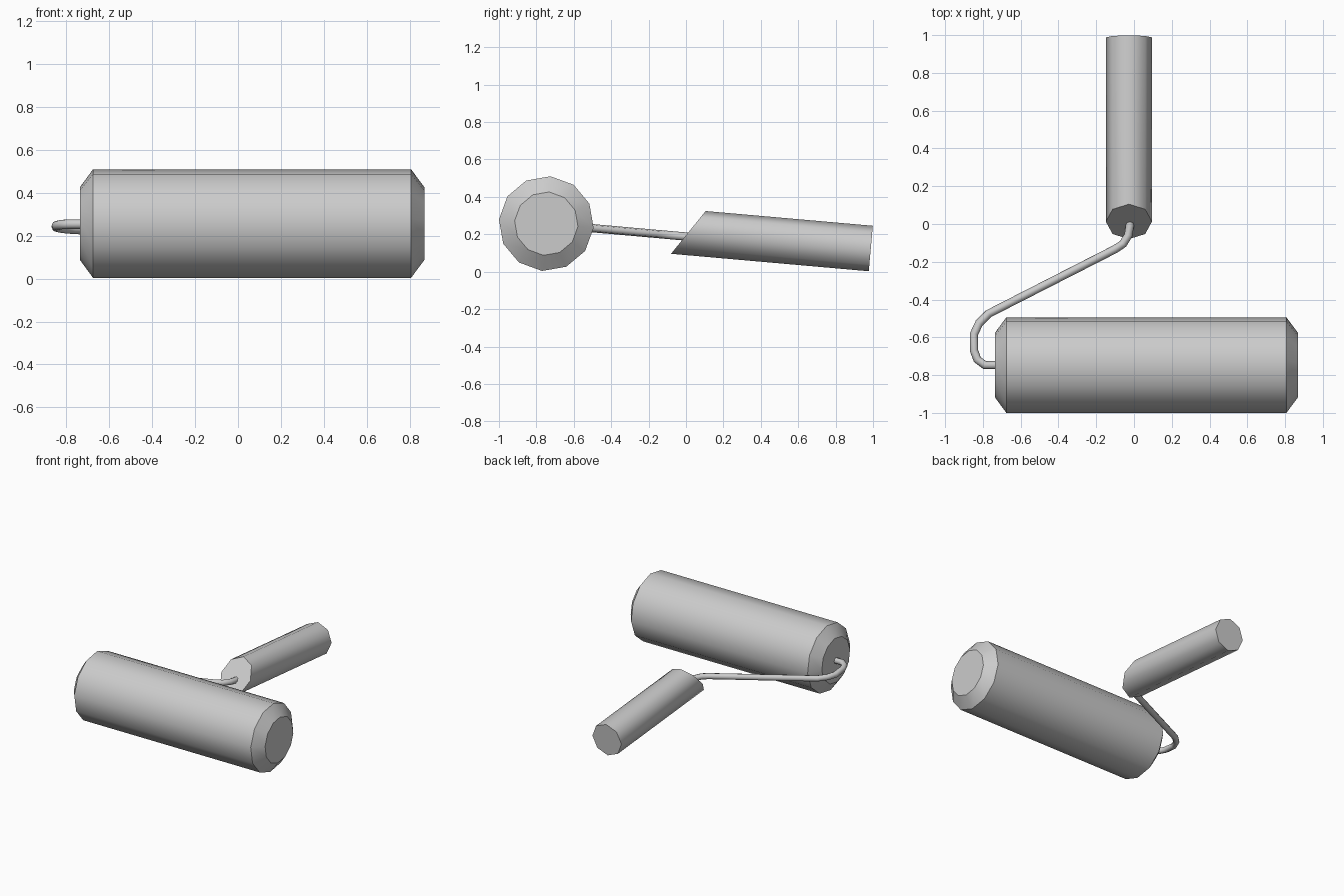
import bpy, bmesh
from math import sin, cos, pi, radians
from mathutils import Vector

if "Cube" in bpy.data.objects:
    bpy.data.objects.remove(bpy.data.objects["Cube"])

TILT = radians(5.1)


def loft(name, rings, smooth):
    """Skin a list of equal-sized vertex rings and cap both ends."""
    bm = bmesh.new()
    loops = [[bm.verts.new(p) for p in ring] for ring in rings]
    n = len(loops[0])
    for a, b in zip(loops, loops[1:]):
        for i in range(n):
            j = (i + 1) % n
            bm.faces.new((a[i], a[j], b[j], b[i]))
    bm.faces.new(loops[0])
    bm.faces.new(loops[-1])
    bmesh.ops.recalc_face_normals(bm, faces=bm.faces)
    mesh = bpy.data.meshes.new(name)
    bm.to_mesh(mesh)
    bm.free()
    ob = bpy.data.objects.new(name, mesh)
    bpy.context.collection.objects.link(ob)
    finish(ob, smooth)
    return ob


def finish(ob, angle):
    bpy.ops.object.select_all(action='DESELECT')
    bpy.context.view_layer.objects.active = ob
    ob.select_set(True)
    if ob.type == 'CURVE':
        bpy.ops.object.convert(target='MESH')
    bpy.ops.object.shade_smooth_by_angle(angle=radians(angle))


# Roller: 12-sided drum along x with chamfered ends
def drum_ring(x, r):
    return [(x, -0.747 + r * cos(2 * pi * i / 12 - TILT),
             0.257 + r * sin(2 * pi * i / 12 - TILT)) for i in range(12)]


loft("roller", [drum_ring(x, r) for x, r in
                ((-0.737, 0.17), (-0.676, 0.254), (0.807, 0.254), (0.869, 0.17))], 33)

# Handle: tilted 8-sided grip, front end cut at a slant
along = Vector((0, cos(TILT), -sin(TILT)))
up = Vector((0, sin(TILT), cos(TILT)))


def grip_ring(center, slant, r=0.122):
    ring = []
    for i in range(8):
        a = 2 * pi * i / 8
        ring.append(Vector(center) + Vector((r * cos(a), 0, 0))
                    + up * (r * sin(a)) + along * (slant * sin(a)))
    return ring


loft("handle", [grip_ring((-0.027, 0.0125, 0.21), 0.082),
                grip_ring((-0.027, 0.988, 0.124), 0)], 47)

# Wire frame: bent rod from the grip to the roller end, lying in the tilted plane
path = [(-0.022, 0.06), (-0.022, -0.01), (-0.03, -0.06), (-0.058, -0.105),
        (-0.10, -0.133), (-0.77, -0.475), (-0.82, -0.525), (-0.847, -0.582),
        (-0.847, -0.67), (-0.83, -0.717), (-0.79, -0.747), (-0.70, -0.747)]
curve = bpy.data.curves.new("wire_frame", 'CURVE')
curve.dimensions = '3D'
curve.bevel_depth = 0.022
curve.bevel_resolution = 2
curve.use_fill_caps = True
spline = curve.splines.new('POLY')
spline.points.add(len(path) - 1)
for point, (x, y) in zip(spline.points, path):
    point.co = (x, y, 0.188 - 0.089 * y, 1)
wire = bpy.data.objects.new("wire_frame", curve)
bpy.context.collection.objects.link(wire)
finish(wire, 60)
